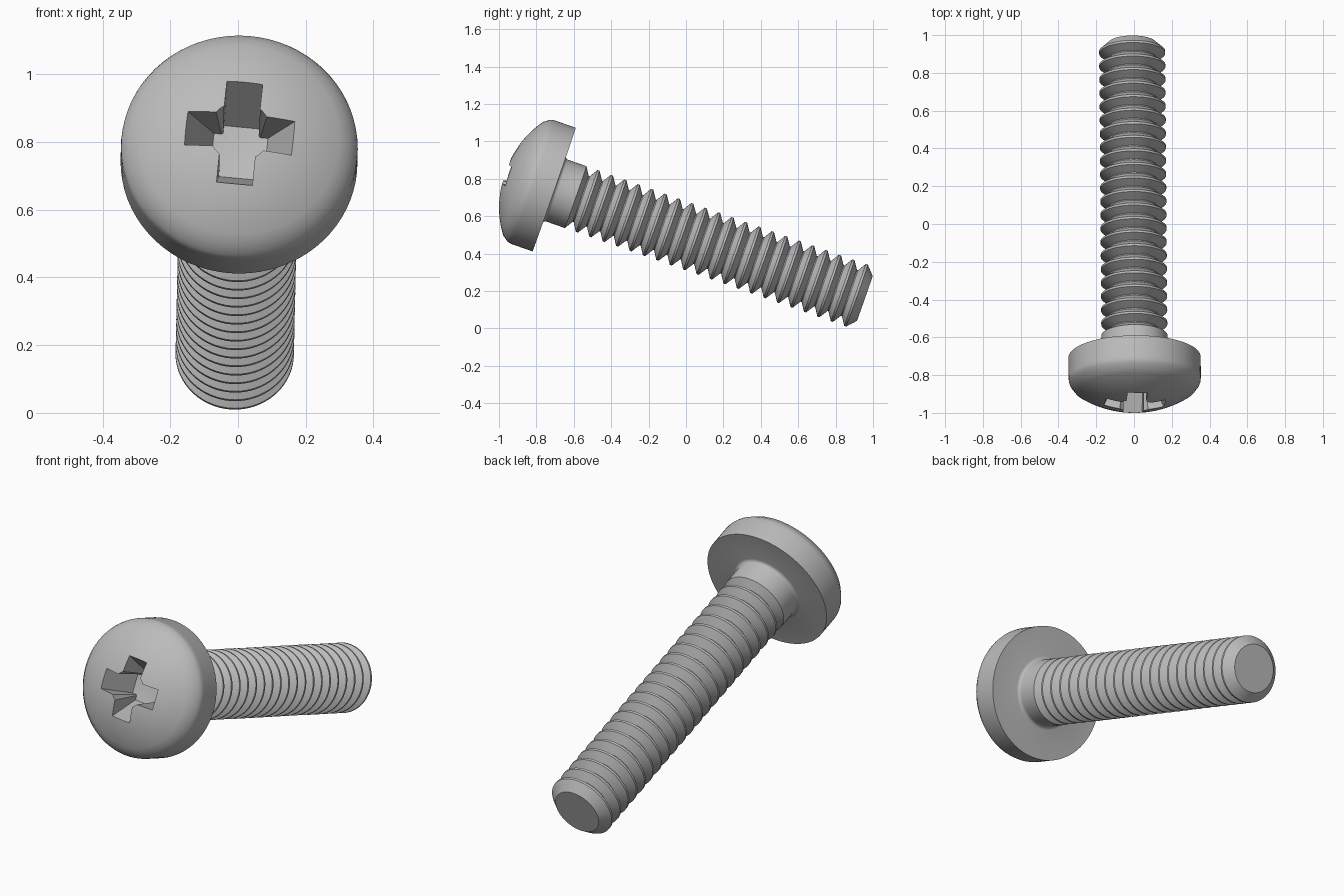
import bpy, bmesh, math
from mathutils import Matrix

if "Cube" in bpy.data.objects:
    bpy.data.objects.remove(bpy.data.objects["Cube"])

SEG = 72


def lathe(name, profile):
    """Closed solid of revolution about local z; profile runs pole to pole."""
    bm = bmesh.new()
    rings = []
    for r, z in profile:
        if r < 1e-6:
            rings.append([bm.verts.new((0, 0, z))])
        else:
            rings.append([bm.verts.new((r * math.cos(a), r * math.sin(a), z))
                          for a in (2 * math.pi * i / SEG for i in range(SEG))])
    for a, b in zip(rings, rings[1:]):
        for i in range(SEG):
            j = (i + 1) % SEG
            if len(a) == 1:
                bm.faces.new((a[0], b[i], b[j]))
            elif len(b) == 1:
                bm.faces.new((a[i], b[0], a[j]))
            else:
                bm.faces.new((a[i], b[i], b[j], a[j]))
    return finish(name, bm)


def finish(name, bm):
    bmesh.ops.recalc_face_normals(bm, faces=bm.faces)
    me = bpy.data.meshes.new(name)
    bm.to_mesh(me)
    bm.free()
    ob = bpy.data.objects.new(name, me)
    bpy.context.collection.objects.link(ob)
    return ob


def wing(name, angle):
    """Tapered slot cutter of the cross recess."""
    bm = bmesh.new()
    pts = [(-0.193, 0.33), (-0.08, 0.08), (0.08, 0.08), (0.193, 0.33)]
    face = bm.faces.new([bm.verts.new((x, -0.053, z)) for x, z in pts])
    ext = bmesh.ops.extrude_face_region(bm, geom=[face])
    new = [v for v in ext["geom"] if isinstance(v, bmesh.types.BMVert)]
    bmesh.ops.translate(bm, verts=new, vec=(0, 0.106, 0))
    bmesh.ops.rotate(bm, verts=bm.verts, matrix=Matrix.Rotation(angle, 3, 'Z'))
    return finish(name, bm)


# Domed head with a softened rim
R, apex = 0.55, 0.28
profile = [(0, apex)]
for i in range(1, 13):
    r = 0.322 * i / 12
    profile.append((r, apex - R + math.sqrt(R * R - r * r)))
profile += [(0.335, 0.157), (0.344, 0.145), (0.349, 0.13), (0.35, 0.115), (0.35, 0)]

# Neck with a small fillet under the head
for i in range(5):
    a = math.pi / 2 * i / 4
    profile.append((0.193 - 0.018 * math.sin(a), -0.018 * (1 - math.cos(a))))
profile.append((0.175, -0.122))

# Thread ridges
pitch, crest, root = 0.076, 0.175, 0.13
for k in range(21):
    s = 0.19 + pitch * k
    profile += [(root, -(s - pitch / 2 + 0.004 - 0.006)), (root, -(s - pitch / 2 + 0.004)),
                (crest, -(s - 0.006)), (crest, -(s + 0.006))]

# Chamfered tip
profile += [(0.127, -1.76), (0, -1.76)]
screw = lathe("screw_body", profile)

# Cross recess cut into the dome
turn = math.radians(-5.7)
cutters = [wing("recess_slot_a", turn), wing("recess_slot_b", turn + math.pi / 2),
           lathe("recess_core", [(0, 0.33), (0.096, 0.33), (0.078, 0.08), (0, 0.062)])]
bpy.context.view_layer.objects.active = screw
screw.select_set(True)
for c in cutters:
    m = screw.modifiers.new("cut", 'BOOLEAN')
    m.operation = 'DIFFERENCE'
    m.solver = 'EXACT'
    m.object = c
    bpy.ops.object.modifier_apply(modifier=m.name)
for c in cutters:
    bpy.data.objects.remove(c)

# Material
steel = bpy.data.materials.new("grey steel")
steel.diffuse_color = (0.5, 0.5, 0.5, 1)
steel.use_nodes = True
steel.node_tree.nodes["Principled BSDF"].inputs["Base Color"].default_value = steel.diffuse_color
screw.data.materials.clear()
screw.data.materials.append(steel)
for p in screw.data.polygons:
    p.material_index = 0

# Lean the screw on its tip
screw.matrix_world = (Matrix.Translation((0.003, -0.705, 0.742))
                      @ Matrix.Rotation(math.radians(0.45), 4, 'Z')
                      @ Matrix.Rotation(math.radians(70.7), 4, 'X'))
bpy.ops.object.shade_smooth_by_angle(angle=math.radians(30))
